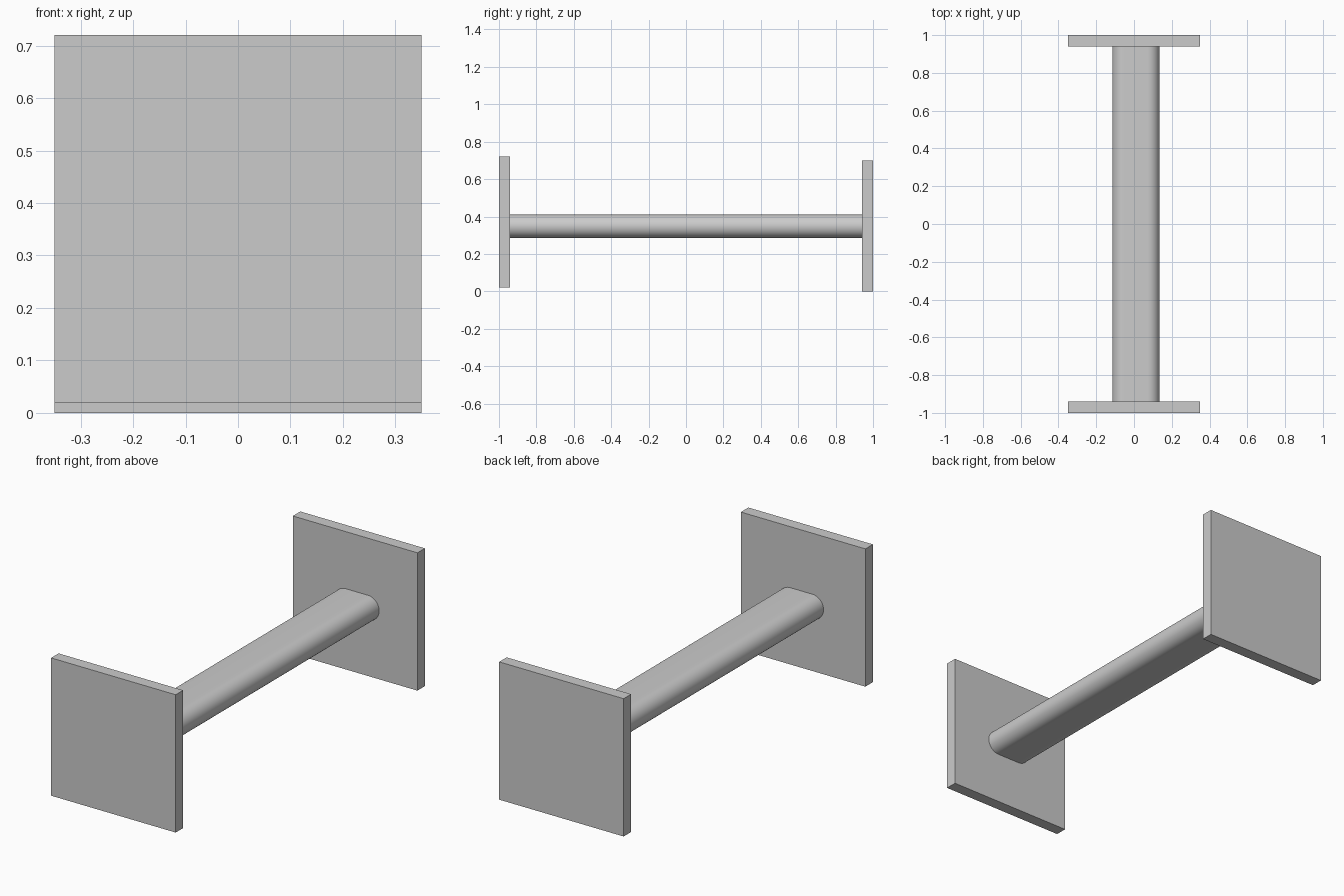
import bpy
import bmesh
from math import sin, cos, pi, radians

cube = bpy.data.objects.get("Cube")
if cube:
    bpy.data.objects.remove(cube, do_unlink=True)

# One plain grey for every part
grey = bpy.data.materials.new("plain_grey")
grey.use_nodes = True
grey.diffuse_color = (0.6, 0.6, 0.6, 1)
grey.node_tree.nodes["Principled BSDF"].inputs["Base Color"].default_value = grey.diffuse_color


def extrude_profile(name, points, y0, y1):
    """Extrude a closed x-z profile from y0 to y1."""
    bm = bmesh.new()
    face = bm.faces.new([bm.verts.new((x, y0, z)) for x, z in points])
    result = bmesh.ops.extrude_face_region(bm, geom=[face])
    moved = [v for v in result["geom"] if isinstance(v, bmesh.types.BMVert)]
    bmesh.ops.translate(bm, verts=moved, vec=(0, y1 - y0, 0))
    bmesh.ops.recalc_face_normals(bm, faces=bm.faces)
    mesh = bpy.data.meshes.new(name)
    bm.to_mesh(mesh)
    bm.free()
    mesh.materials.append(grey)
    obj = bpy.data.objects.new(name, mesh)
    bpy.context.collection.objects.link(obj)
    return obj


def square(bottom, half=0.35):
    top = bottom + 2 * half
    return [(-half, bottom), (half, bottom), (half, top), (-half, top)]


def rounded_slot(left, right, bottom, top, steps=24):
    """Flat top and bottom with half-round sides."""
    r = (top - bottom) / 2
    mid = (top + bottom) / 2
    points = []
    for centre, start in ((right - r, -pi / 2), (left + r, pi / 2)):
        for i in range(steps + 1):
            a = start + pi * i / steps
            points.append((centre + r * cos(a), mid + r * sin(a)))
    return points


# End plates, the front one set slightly higher
extrude_profile("front_plate", square(0.02), -1, -0.94)
extrude_profile("back_plate", square(0), 0.94, 1)

# Connecting bar, slightly off centre
bar = extrude_profile("connecting_bar", rounded_slot(-0.115, 0.135, 0.285, 0.41), -0.94, 0.94)
bpy.ops.object.select_all(action="DESELECT")
bar.select_set(True)
bpy.context.view_layer.objects.active = bar
bpy.ops.object.shade_smooth_by_angle(angle=radians(30))
